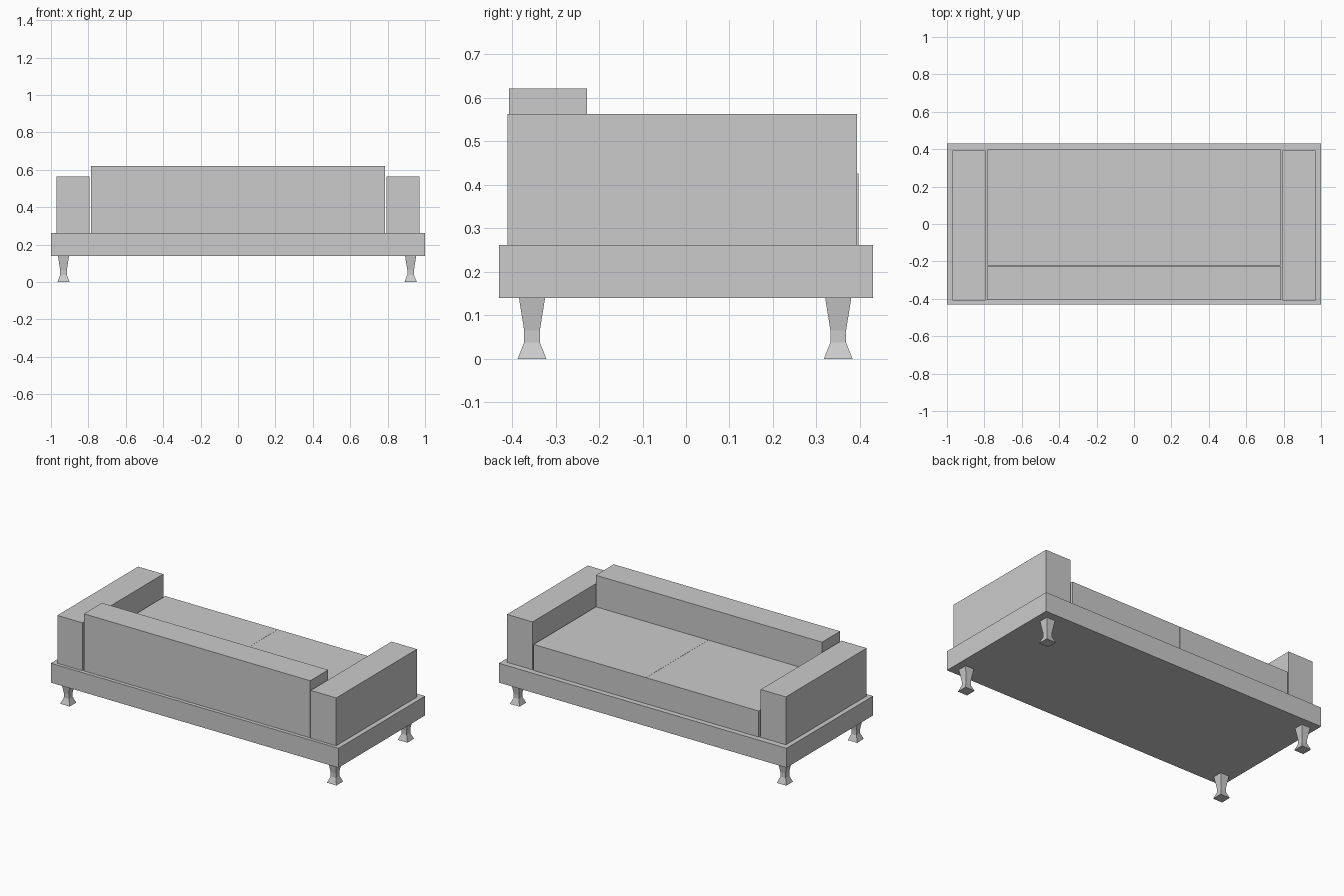
import bpy
import bmesh

if "Cube" in bpy.data.objects:
    bpy.data.objects.remove(bpy.data.objects["Cube"])


def make_object(name, bm):
    bmesh.ops.recalc_face_normals(bm, faces=bm.faces)
    mesh = bpy.data.meshes.new(name)
    bm.to_mesh(mesh)
    bm.free()
    obj = bpy.data.objects.new(name, mesh)
    bpy.context.collection.objects.link(obj)
    return obj


def box(name, x, y, z):
    """Box from (min, max) ranges along each axis."""
    bm = bmesh.new()
    bmesh.ops.create_cube(bm, size=1)
    for v in bm.verts:
        v.co = [r[0] if c < 0 else r[1] for c, r in zip(v.co, (x, y, z))]
    return make_object(name, bm)


def leg(name, cx, cy, profile):
    """Square leg lofted through (half width, height) rings."""
    bm = bmesh.new()
    rings = [[bm.verts.new((cx + sx * r, cy + sy * r, z))
              for sx, sy in ((-1, -1), (1, -1), (1, 1), (-1, 1))]
             for r, z in profile]
    for a, b in zip(rings, rings[1:]):
        for i in range(4):
            j = (i + 1) % 4
            bm.faces.new((a[i], a[j], b[j], b[i]))
    bm.faces.new(rings[0][::-1])
    bm.faces.new(rings[-1])
    return make_object(name, bm)


# Base platform
box("base", (-1, 1), (-0.43, 0.43), (0.14, 0.262))

# Arms
box("left_arm", (-0.97, -0.795), (-0.41, 0.393), (0.262, 0.563))
box("right_arm", (0.793, 0.97), (-0.41, 0.393), (0.262, 0.563))

# Backrest
box("backrest", (-0.787, 0.787), (-0.407, -0.228), (0.262, 0.621))

# Two seat cushions meeting in the middle
box("left_seat_cushion", (-0.784, -0.0005), (-0.222, 0.397), (0.262, 0.426))
box("right_seat_cushion", (0.0005, 0.782), (-0.222, 0.397), (0.262, 0.426))

# Waisted legs
leg_profile = [(0.033, 0), (0.018, 0.038), (0.018, 0.065), (0.03, 0.14)]
for side, x in (("left", -0.933), ("right", 0.923)):
    for end, y in (("front", -0.354), ("back", 0.35)):
        leg(f"{end}_{side}_leg", x, y, leg_profile)
